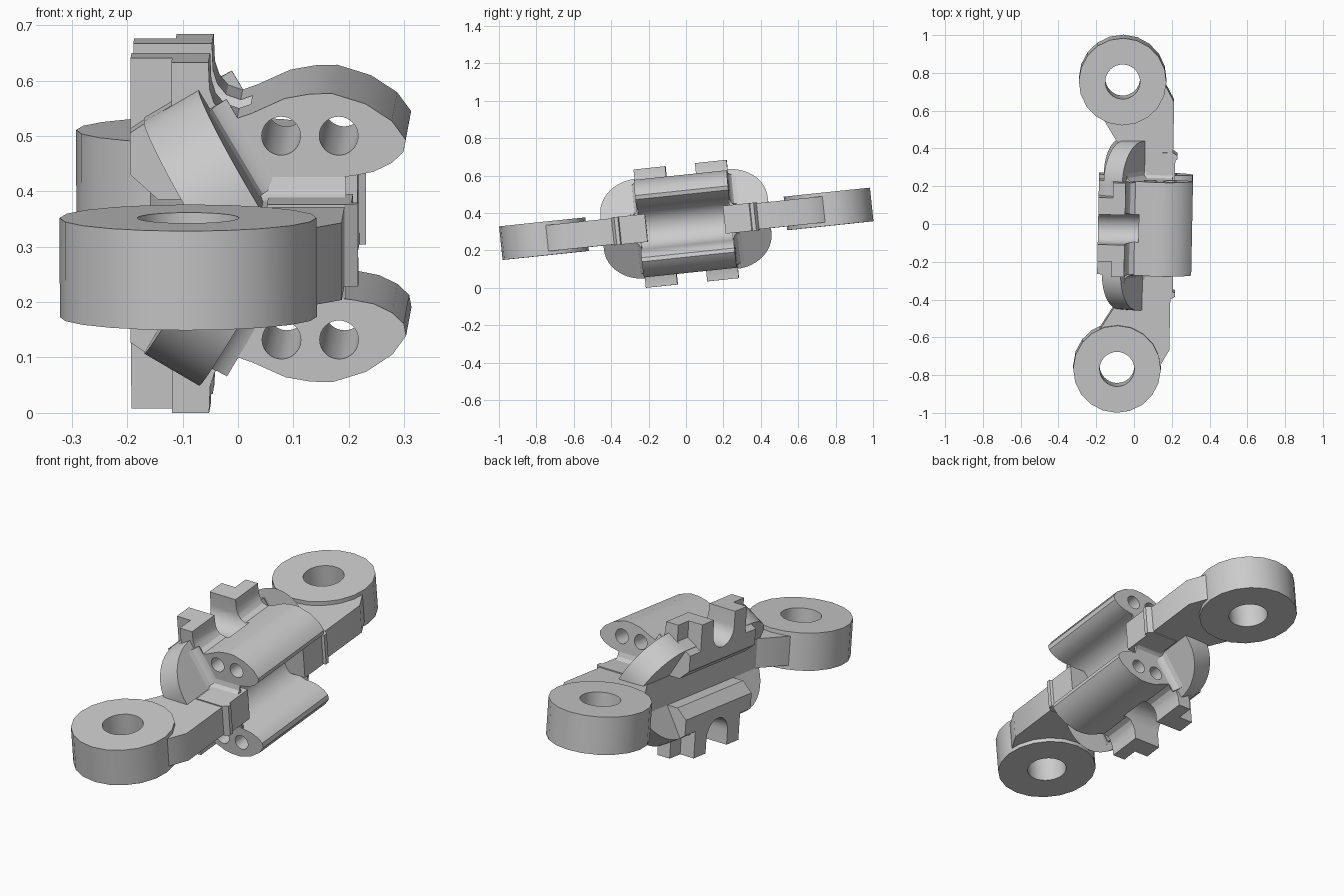
import bpy, bmesh, math
from mathutils import Vector, Matrix

if "Cube" in bpy.data.objects:
    bpy.data.objects.remove(bpy.data.objects["Cube"])

parts = []


def extrude(name, pts, lo, hi, place):
    """Prism: 2D profile pts swept from lo to hi; place(a, b, t) gives the 3D point."""
    bm = bmesh.new()
    rings = [[bm.verts.new(place(a, b, t)) for a, b in pts] for t in (lo, hi)]
    n = len(pts)
    for i in range(n):
        j = (i + 1) % n
        bm.faces.new((rings[0][i], rings[0][j], rings[1][j], rings[1][i]))
    for r in rings:
        bm.faces.new(r)
    bmesh.ops.recalc_face_normals(bm, faces=bm.faces)
    mesh = bpy.data.meshes.new(name)
    bm.to_mesh(mesh)
    bm.free()
    ob = bpy.data.objects.new(name, mesh)
    bpy.context.collection.objects.link(ob)
    parts.append(ob)
    return ob


def circle(cx, cy, r, n):
    return [(cx + r * math.cos(2 * math.pi * i / n), cy + r * math.sin(2 * math.pi * i / n))
            for i in range(n)]


def cut(ob, cutters):
    bpy.context.view_layer.objects.active = ob
    for c in cutters:
        m = ob.modifiers.new("cut", 'BOOLEAN')
        m.operation, m.solver, m.object = 'DIFFERENCE', 'EXACT', c
        bpy.ops.object.modifier_apply(modifier=m.name)


along_y = lambda a, b, t: (a, t, b)      # profile in x, z
along_z = lambda a, b, t: (a, b, t)      # profile in x, y
along_x = lambda a, b, t: (t, a, b)      # profile in y, z

# Main body: mirrored lobes with a concave channel between them
half = [(-.08, .07), (-.14, .07), (-.19, .115), (-.19, .19), (-.115, .24), (-.115, .318),
        (-.048, .318), (-.046, .27), (-.038, .245), (-.022, .226), (.004, .217), (.03, .226),
        (.09, .253), (.135, .261), (.175, .262), (.236, .243), (.283, .212), (.308, .178),
        (.304, .156), (.283, .136), (.25, .12), (.215, .113)]
channel = [(.215 - .115 * math.cos(a), .113 * math.sin(a))
           for a in (math.radians(75 - 15 * i) for i in range(11))]
body = extrude("lobed_body", half + channel + [(x, -z) for x, z in reversed(half)],
               -.25, .25, along_y)

# Narrow back parts of the L-shaped tabs
tabs = []
for s in (1, -1):
    tabs.append(extrude("back_tab", [(-.19, .13 * s), (-.11, .13 * s), (-.11, .318 * s),
                                     (-.19, .318 * s)], -.17, .17, along_y))

# Slanted domed fins running from the tabs into the arms
A, D, N = Vector((-.165, .21)), Vector((.507, -.862)), Vector((.862, .507))
edge = [(.2 * (1 - math.cos(a)), .24 + .21 * math.sin(a))
        for a in (math.radians(7.5 * i) for i in range(13))] + [(.25, .45)]
dome = edge + [(s, -v) for s, v in reversed(edge)]
fins = []
for s in (1, -1):
    def on_fin(a, b, t, s=s):
        p = A + D * a + N * t
        return (p.x, b, p.y * s)
    fins.append(extrude("slanted_fin", dome, 0, .115, on_fin))

# Cutters: pin holes through the lobes, arched notch between the tabs
holes, notches = [], []
for s in (1, -1):
    for x in (.083, .187):
        holes.append(extrude("hole_cutter", circle(x, .185 * s, .035, 32), -.4, .4, along_y))
    arch = [(.08 * math.cos(math.radians(a)), (.25 - .08 * math.sin(math.radians(a))) * s)
            for a in range(0, 181, 12)]
    notches.append(extrude("notch_cutter", arch + [(-.08, .4 * s), (.08, .4 * s)],
                           -.3, .025, along_x))
cut(body, holes + notches)
for ob, c in zip(tabs + fins, notches * 2):
    cut(ob, [c])
for c in holes + notches:
    parts.remove(c)
    bpy.data.objects.remove(c)

# Concave fillets where the lobes meet the arm and the fins
for e in (1, -1):
    for s in (1, -1):
        extrude("arm_fillet", [(.245 * e, .06 * s), (.29 * e, .06 * s), (.29 * e, .07 * s),
                               (.27 * e, .075 * s), (.256 * e, .088 * s), (.25 * e, .11 * s),
                               (.245 * e, .11 * s)], .03, .2, along_x)

        def beside_fin(a, b, t, s=s, e=e):
            p = A + D * t + N * a
            return (p.x, b * e, p.y * s)
        extrude("fin_fillet", [(.105, .245), (.105, .29), (.115, .29), (.12, .268), (.132, .256),
                               (.15, .25), (.15, .245)], .04, .22, beside_fin)

for e in (1, -1):
    # Arm flaring out to the eye ring; the ring hole stays open
    c = (-.075, .765 * e)
    arm = extrude("arm", [(-.085, 0), (-.085, .42 * e), (-.19, .59 * e), (-.2, .66 * e),
                          (-.075, .765 * e), (.1, .81 * e), (.15, .75 * e), (.2, .66 * e),
                          (.2, .37 * e), (.2, .21 * e), (.09, .21 * e), (.09, 0)],
                  -.07, .07, along_z)
    bore = extrude("bore_cutter", circle(*c, .12, 32), -.3, .3, along_z)
    cut(arm, [bore])
    parts.remove(bore)
    bpy.data.objects.remove(bore)

    # Block closing the channel end, with a small rib
    extrude("channel_end_block", [(.06, .21 * e), (.212, .21 * e), (.212, .35 * e),
                                  (.224, .355 * e), (.224, .375 * e), (.2, .39 * e),
                                  (.06, .39 * e)], -.075, .075, along_z)

    # Eye ring
    ring = extrude("eye_ring", circle(*c, .232, 20), -.09, .09, along_z)
    bore = extrude("bore_cutter", circle(*c, .092, 32), -.3, .3, along_z)
    cut(ring, [bore])
    parts.remove(bore)
    bpy.data.objects.remove(bore)

# Slight tilt of the whole part, then smooth shading with sharp edges kept
tilt = (Matrix.Translation((0, 0, .342)) @ Matrix.Rotation(-.0196, 4, 'Z')
        @ Matrix.Rotation(.104, 4, 'X'))
bpy.ops.object.select_all(action='DESELECT')
for ob in parts:
    ob.data.transform(tilt)
    ob.select_set(True)
bpy.context.view_layer.objects.active = body
bpy.ops.object.shade_smooth_by_angle(angle=math.radians(30))
